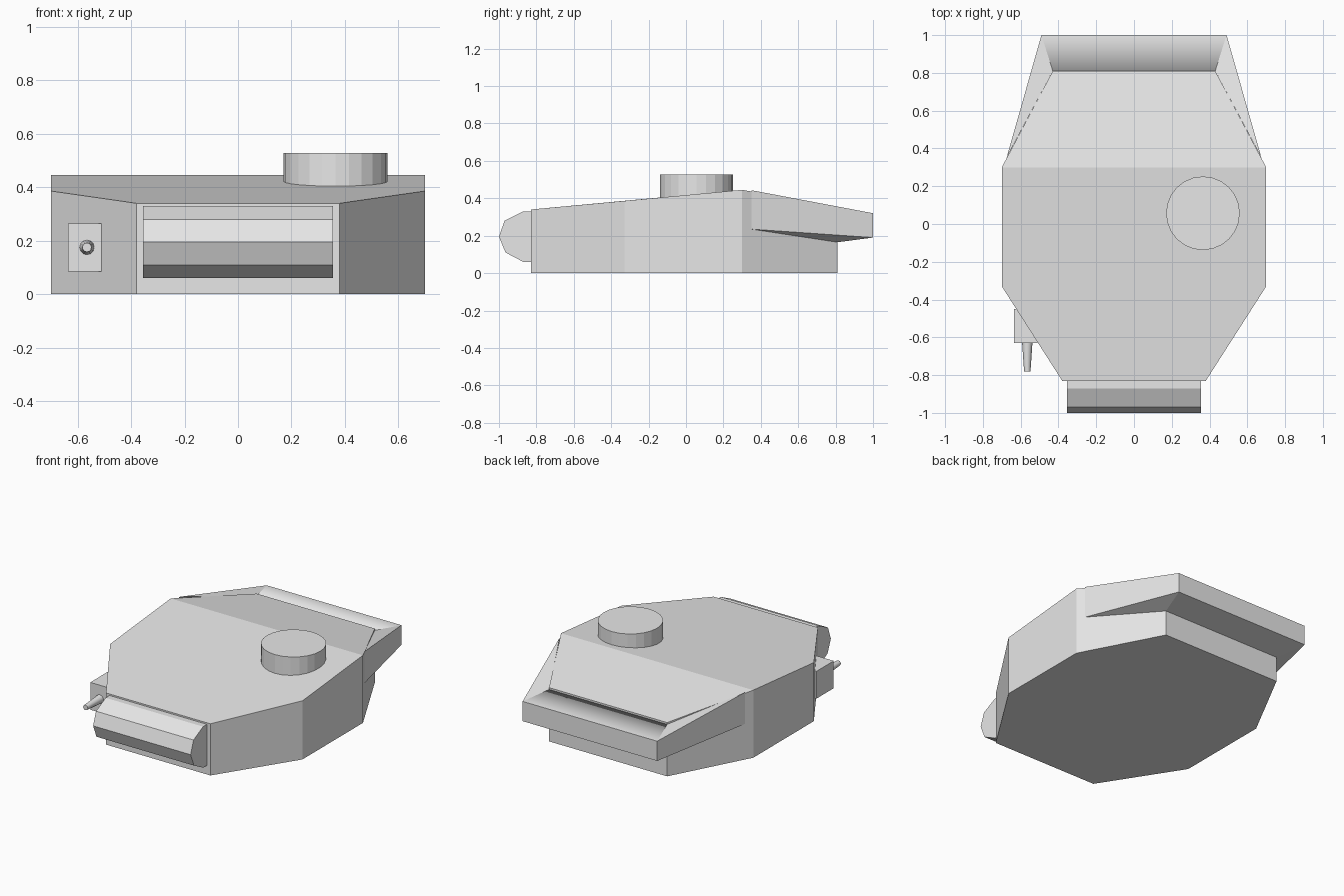
import bpy, math
from mathutils import Vector

if "Cube" in bpy.data.objects:
    bpy.data.objects.remove(bpy.data.objects["Cube"])

# Single armour colour
grey = bpy.data.materials.new("armour_grey")
grey.use_nodes = True
grey.diffuse_color = (0.8, 0.8, 0.8, 1)
grey.node_tree.nodes["Principled BSDF"].inputs["Base Color"].default_value = (0.8, 0.8, 0.8, 1)


def build(name, verts, faces):
    mesh = bpy.data.meshes.new(name)
    mesh.from_pydata(verts, [], faces)
    mesh.update()
    mesh.materials.append(grey)
    obj = bpy.data.objects.new(name, mesh)
    bpy.context.collection.objects.link(obj)
    return obj


def extrude(name, ring_a, ring_b, extra_caps=None):
    """Join two matching rings with sides and end caps."""
    n = len(ring_a)
    sides = [(i, (i + 1) % n, n + (i + 1) % n, n + i) for i in range(n)]
    caps = [tuple(reversed(range(n)))]
    caps += extra_caps or [tuple(range(n, 2 * n))]
    return build(name, ring_a + ring_b, sides + caps)


def cylinder(name, centre, r1, r2, depth, sides, rotation=(0, 0, 0)):
    bpy.ops.mesh.primitive_cone_add(vertices=sides, radius1=r1, radius2=r2,
                                    depth=depth, location=centre, rotation=rotation)
    obj = bpy.context.object
    obj.name = name
    obj.data.materials.append(grey)
    return obj


# Turret body: eight-sided plan under a roof that peaks behind the middle
half = [(0.38, -0.83, 0.34), (0.70, -0.33, 0.386), (0.70, 0.30, 0.445), (0.43, 0.81, 0.354)]
top = half + [(-x, y, z) for x, y, z in reversed(half)]
floor = [(x, y, 0) for x, y, z in top]
extrude("turret_body", floor, top, [(8, 9, 10, 13, 14, 15), (10, 11, 12, 13)])

# Rear bustle: overhanging wedge wrapped around the back of the body
side = [(0.675, 0.35, 0.443), (0.43, 0.81, 0.342), (0.49, 1.0, 0.32),
        (0.675, 0.35, 0.235), (0.43, 0.81, 0.165), (0.49, 1.0, 0.19)]
verts = side + [(-x, y, z) for x, y, z in side]
left = [(0, 2, 1), (0, 3, 5, 2), (3, 4, 5)]
right = [tuple(i + 6 for i in reversed(f)) for f in left]
across = [(1, 2, 8, 7), (1, 7, 10, 4), (2, 5, 11, 8), (4, 10, 11, 5)]
bustle = build("rear_bustle", verts, left + right + across)
for poly in list(bustle.data.polygons)[6:8]:   # softened lip
    poly.use_smooth = True

# Mantlet: faceted bar across the front
profile = [(-0.80, 0.06), (-0.87, 0.06), (-0.965, 0.11), (-1.0, 0.195),
           (-0.97, 0.28), (-0.87, 0.33), (-0.80, 0.33)]
extrude("mantlet", [(-0.355, y, z) for y, z in profile],
        [(0.355, y, z) for y, z in profile]).data.flip_normals()

# Side gun housing and its short tapered barrel
lo, hi = (-0.635, -0.63, 0.085), (-0.51, -0.45, 0.265)
plan = [(lo[0], lo[1]), (hi[0], lo[1]), (hi[0], hi[1]), (lo[0], hi[1])]
extrude("gun_housing", [(x, y, lo[2]) for x, y in plan], [(x, y, hi[2]) for x, y in plan])
cylinder("gun_barrel", (-0.565, -0.70, 0.175), 0.028, 0.017, 0.16, 12, (math.pi / 2, 0, 0))
bpy.ops.object.shade_smooth_by_angle(angle=math.radians(40))

# Commander's hatch drum
cylinder("hatch_drum", (0.365, 0.057, 0.455), 0.195, 0.195, 0.145, 24)
